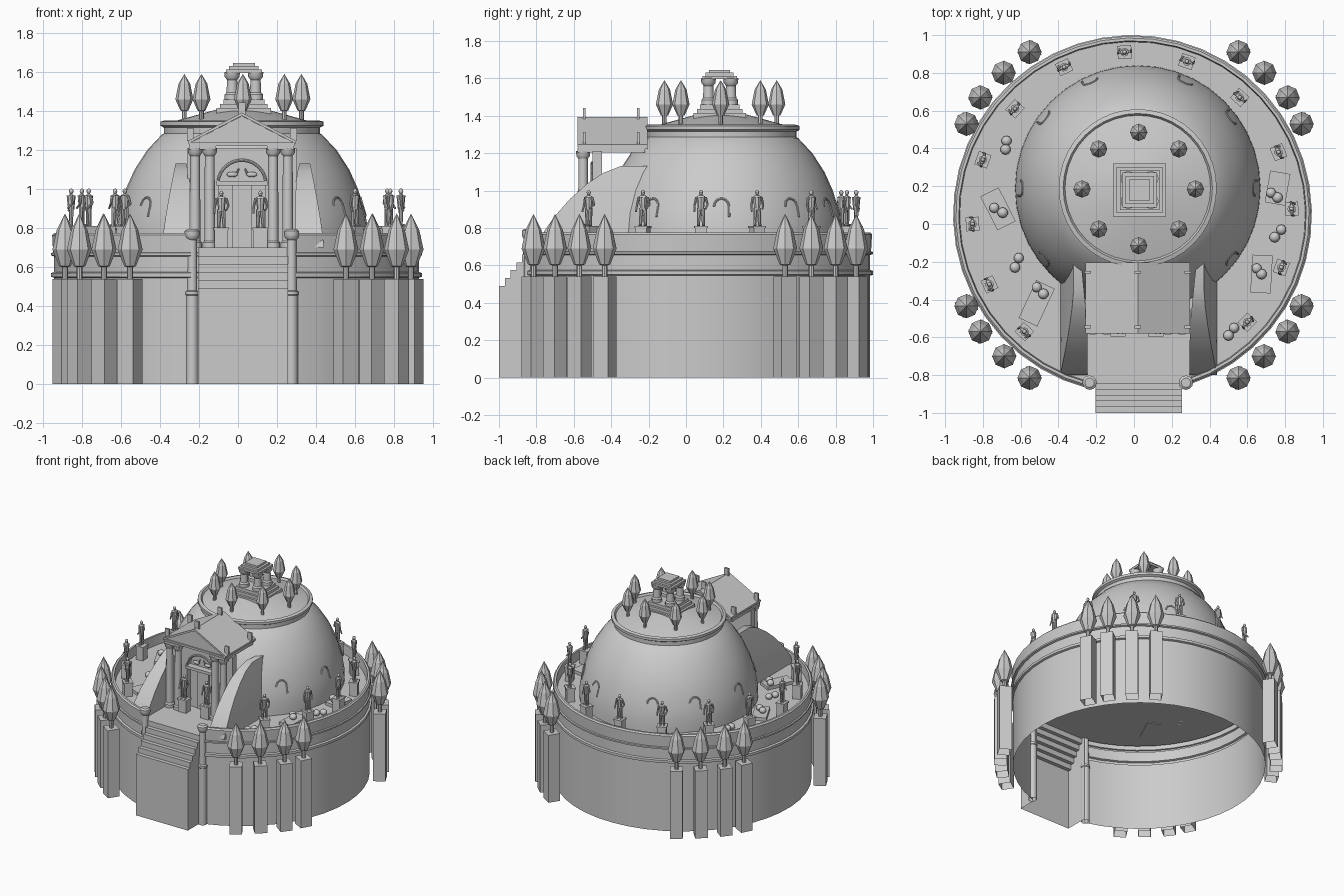
import bpy, bmesh
from math import sin, cos, pi, radians, atan2, sqrt
from mathutils import Matrix, Vector

if "Cube" in bpy.data.objects:
    bpy.data.objects.remove(bpy.data.objects["Cube"])

R2 = sqrt(2)


def finish(name, bm, smooth=True, loc=(0, 0, 0), rot=0):
    bmesh.ops.remove_doubles(bm, verts=bm.verts, dist=1e-5)
    bmesh.ops.recalc_face_normals(bm, faces=bm.faces)
    me = bpy.data.meshes.new(name)
    bm.to_mesh(me)
    bm.free()
    return place(name, me, loc, rot, smooth)


def place(name, me, loc=(0, 0, 0), rot=0, smooth=False):
    ob = bpy.data.objects.new(name, me)
    bpy.context.collection.objects.link(ob)
    ob.location, ob.rotation_euler = loc, (0, 0, rot)
    if smooth:
        bpy.ops.object.select_all(action='DESELECT')
        ob.select_set(True)
        bpy.context.view_layer.objects.active = ob
        bpy.ops.object.shade_smooth_by_angle(angle=radians(35))
    return ob


def grid(bm, rows, close=False):
    vs = [[bm.verts.new(p) for p in r] for r in rows]
    for a, b in zip(vs, vs[1:] + ([vs[0]] if close else [])):
        for i in range(len(a) - 1):
            bm.faces.new((a[i], a[i + 1], b[i + 1], b[i]))


def revolve(name, prof, loc, n=32, a0=0, a1=360, rot=0, smooth=True):
    bm = bmesh.new()
    full = abs(a1 - a0) >= 360
    rows = []
    for k in range(n if full else n + 1):
        a = radians(a0 + (a1 - a0) * k / n)
        rows.append([(r * cos(a), r * sin(a), z) for r, z in prof])
    grid(bm, rows, full)
    return finish(name, bm, smooth, loc, rot)


def box(name, c, s, rot=0):
    bm = bmesh.new()
    bmesh.ops.create_cube(bm, size=1, matrix=Matrix.Diagonal((*s, 1)))
    return finish(name, bm, False, c, rot)


def extrude(name, pts, vec, caps=True):
    bm = bmesh.new()
    ring = pts + [pts[0]] if caps else pts
    grid(bm, [[Vector(p) for p in ring], [Vector(p) + Vector(vec) for p in ring]])
    if caps:
        bm.faces.new([bm.verts.new(p) for p in pts])
        bm.faces.new([bm.verts.new(Vector(p) + Vector(vec)) for p in pts])
    return finish(name, bm, False)


def ball(bm, c, s, seg=10):
    bmesh.ops.create_uvsphere(bm, u_segments=seg, v_segments=seg // 2 + 1, radius=1,
                              matrix=Matrix.Translation(c) @ Matrix.Diagonal((*s, 1)))


def limb(bm, p, q, r1, r2):
    p, q = Vector(p), Vector(q)
    m = Matrix.Translation((p + q) / 2) @ (q - p).to_track_quat('Z', 'Y').to_matrix().to_4x4()
    bmesh.ops.create_cone(bm, cap_ends=True, segments=8, radius1=r1, radius2=r2,
                          depth=(q - p).length, matrix=m)


# circular drum wall with the stair opening at the front
DC = (-0.008, 0.05, 0)
A0, A1 = -72.4, 255.7
revolve("drum_wall", [(.935, 0), (.935, .545), (.95, .55), (.95, .57), (.935, .575), (.935, .655),
        (.95, .66), (.95, .672), (.94, .675), (.945, .765), (.935, .775), (.92, .775), (.915, .7)],
        DC, 40, A0, A1)
bm = bmesh.new()
bm.faces.new([bm.verts.new((.925 * cos(radians(A0 + (A1 - A0) * k / 40)),
                            .925 * sin(radians(A0 + (A1 - A0) * k / 40)), .7)) for k in range(41)])
finish("terrace_floor", bm, False, DC)

# stairs: open-backed stepped shell
pts = [(-1, 0)]
for i in range(6):
    pts += [(-1 + .031 * i, .49 + .042 * i), (-1 + .031 * (i + 1), .49 + .042 * i)]
extrude("stair_treads", [(-.205, y, z) for y, z in pts], (.46, 0, 0), False)
for x in (-.205, .255):
    bm = bmesh.new()
    bm.faces.new([bm.verts.new((x, y, z)) for y, z in pts + [(-.814, 0)]])
    finish("stair_side", bm, False)
for x in (-.235, .275):
    revolve("gate_column", [(.032, 0), (.032, .455), (.036, .46), (.036, .475), (.026, .48), (.024, .74),
            (.034, .75), (.038, .765), (.038, .785), (.025, .795), (0, .795)], (x, -.84, 0), 12)

# main dome, cornice ring and shallow top
revolve("dome", [(.65, .7), (.648, .78), (.632, .88), (.595, 1.0), (.55, 1.1), (.485, 1.2), (.41, 1.28),
        (.4, 1.285), (.4, 1.315), (.418, 1.325), (.418, 1.345), (.395, 1.352), (.385, 1.337),
        (.12, 1.41), (0, 1.42)], (.02, .19, 0), 40)

# curved wing walls beside the entrance
for s in (-1, 1):
    rows = []
    for y, zt in ((-.15, 1.13), (-.35, 1.13), (-.44, 1.095), (-.53, 1.035), (-.62, .955),
                  (-.7, .865), (-.76, .78), (-.8, .71)):
        r = []
        for k in range(6):
            z = .7 + (zt - .7) * k / 5
            r.append((.025 + s * (.415 - .07 * (max(0, z - .7) / .43) ** 1.3), y, z))
        inn = .27 + .04 * max(0, (y + .55) / .4)
        r += [(.025 + s * inn, y, zt), (.025 + s * inn, y, .7)]
        rows.append(r)
    bm = bmesh.new()
    grid(bm, rows)
    bm.verts.ensure_lookup_table()
    bm.faces.new(list(bm.verts)[-8:])
    finish("wing_wall", bm)

# portal wall with arched doorway
arch = [(.02 + .12 * cos(pi * k / 12), 1.025 + .12 * sin(pi * k / 12)) for k in range(13)]
prof = [(.14, .7), (.3, .7), (.3, 1.21), (-.26, 1.21), (-.26, .7), (-.1, .7)] + arch[::-1]
extrude("portal_wall", [(x, -.50, z) for x, z in prof], (0, .05, 0))
box("door_back", (.02, -.455, .93), (.26, .01, .46))
box("door_leaf", (.02, -.463, .86), (.1, .015, .32))
box("door_lintel", (.02, -.49, 1.03), (.26, .05, .022))
bm = bmesh.new()
for k in range(12):
    a, b = pi * k / 12, pi * (k + 1) / 12
    limb(bm, (.02 + .123 * cos(a), -.502, 1.025 + .123 * sin(a)),
         (.02 + .123 * cos(b), -.502, 1.025 + .123 * sin(b)), .008, .008)
finish("portal_arch_trim", bm)
bm = bmesh.new()
for s in (-1, 1):
    ball(bm, (.02 + s * .05, -.485, 1.075), (.03, .012, .014))
    limb(bm, (.02 + s * .03, -.485, 1.075), (.02 + s * .015, -.485, 1.105), .006, .004)
finish("arch_birds", bm)

# portico columns, entablature and gabled roof
for x in (-.22, -.145, .18, .255):
    revolve("portico_column", [(.036, .7), (.036, .725), (.028, .735), (.025, 1.17), (.036, 1.185),
            (.038, 1.21), (0, 1.21)], (x, -.55, 0), 12)
for x in (-.182, .218):
    box("portico_lintel", (x, -.40, 1.215), (.14, .36, .022))
box("entablature", (.02, -.39, 1.23), (.54, .37, .016))
extrude("pediment", [(-.25, -.565, 1.235), (.29, -.565, 1.235), (.02, -.565, 1.375)], (0, .35, 0))
extrude("roof", [(-.257, -.58, 1.232), (-.257, -.58, 1.247), (.02, -.58, 1.392), (.297, -.58, 1.247),
                 (.297, -.58, 1.232), (.02, -.58, 1.376)], (0, .375, 0))
for y in (-.545, -.255):
    for x, z in ((-.245, 1.28), (.02, 1.41), (.285, 1.28)):
        box("roof_finial", (x, y, z), (.035, .014, .065))

# lantern on top
LC = (.03, .18, 0)
revolve("lantern_steps", [(h * R2, z) for h, z in ((.14, 1.36), (.14, 1.415), (.122, 1.415), (.122, 1.437),
        (.105, 1.437), (.105, 1.46), (0, 1.46))], LC, 4, 45, 405, 0, False)
for sx in (-1, 1):
    for sy in (-1, 1):
        revolve("lantern_column", [(.038, 1.46), (.038, 1.485), (.029, 1.495), (.026, 1.56), (.038, 1.575),
                (.04, 1.6), (0, 1.605)], (.03 + sx * .06, .18 + sy * .06, 0), 12)
revolve("lantern_roof", [(h * R2, z) for h, z in ((0, 1.595), (.092, 1.595), (.092, 1.613), (.075, 1.613),
        (.075, 1.63), (.056, 1.63), (.056, 1.645), (0, 1.645))], LC, 4, 45, 405, 0, False)

# cypress trees on the roof
for k in range(8):
    a = k * pi / 4
    revolve("roof_tree", [(.012, 1.34), (.012, 1.4), (.02, 1.402), (.046, 1.46), (.03, 1.54), (0, 1.59)],
            (.025 + .3 * cos(a), .185 + .3 * sin(a), 0), 8, smooth=False)

# cypress trees on tall square piers around the drum
for s in (-1, 1):
    for x, y in ((.553, .91), (.69, .8), (.813, .67), (.887, .53),
                 (.887, -.435), (.813, -.57), (.687, -.7), (.553, -.815)):
        a = atan2(y - .05, s * x)
        revolve("tree_pier", [(.046 * R2, 0), (.046 * R2, .54), (0, .54)], (s * x, y, 0), 4, 45, 405, a, False)
        revolve("pier_tree", [(.015, .53), (.015, .6), (.03, .605), (.064, .69), (.042, .79), (0, .875)],
                (s * x, y, 0), 8, smooth=False)

# standing statue, shared mesh, facing -y
bm = bmesh.new()
for s in (-1, 1):
    limb(bm, (s * .014, 0, 0), (s * .01, 0, .095), .008, .012)
    ball(bm, (s * .015, -.008, .005), (.008, .015, .005), 8)
limb(bm, (0, 0, .085), (0, 0, .155), .016, .023)
ball(bm, (0, 0, .152), (.026, .014, .012))
limb(bm, (0, 0, .155), (0, 0, .172), .007, .007)
ball(bm, (0, 0, .178), (.011, .012, .014))
limb(bm, (.024, 0, .152), (.036, .004, .115), .008, .006)
limb(bm, (.036, .004, .115), (.024, -.02, .09), .006, .005)
limb(bm, (-.024, 0, .152), (-.034, 0, .112), .008, .006)
limb(bm, (-.034, 0, .112), (-.036, -.012, .075), .006, .005)
first = finish("portal_statue", bm, True, (-.085, -.56, .8))
place("portal_statue", first.data, (.115, -.56, .8))
for x in (-.085, .115):
    box("portal_pedestal", (x, -.56, .75), (.07, .06, .1))
    box("portal_pedestal_cap", (x, -.56, .797), (.08, .07, .012))
for x, y in ((-.05, .91), (-.37, .83), (-.63, .61), (-.8, .34), (-.855, 0), (-.765, -.32), (-.58, -.57),
             (.28, .86), (.56, .67), (.765, .38), (.835, .08), (.78, -.23), (.6, -.52)):
    a = atan2(y - .05, x) + pi / 2
    box("statue_pedestal", (x, y, .75), (.064, .06, .1), a)
    box("pedestal_cap", (x, y, .805), (.074, .07, .012), a)
    place("terrace_statue", first.data, (x, y, .811), a)

# low slabs and round shrubs on the terrace
for x, y, l, a in ((-.72, .08, .2, -63), (-.515, -.42, .22, 65), (.76, .19, .17, 80), (.675, -.265, .2, 87)):
    box("terrace_slab", (x, y, .71), (l, .108, .03), radians(a))
bm = bmesh.new()
for x, y, dx, dy, z in ((-.74, .085, .045, -.025, .745), (-.515, -.335, .035, -.035, .745),
                        (.725, .165, .035, -.025, .745), (.65, -.235, .025, -.03, .745),
                        (-.675, .44, -.005, -.045, .72), (-.61, -.18, -.02, -.05, .72),
                        (.78, -.03, -.035, -.04, .72), (.53, -.55, -.03, -.04, .72)):
    ball(bm, (x, y, z), (.027, .027, .024))
    ball(bm, (x + dx, y + dy, z), (.028, .028, .024))
finish("round_shrubs", bm)

# little arch mouldings around the dome
bm = bmesh.new()
for deg in (-37, 0, 37, 66, 114, 143, 180, 217):
    a = radians(deg)
    p = [(.04, .86)] + [(.04 * cos(pi * k / 8), .915 + .042 * sin(pi * k / 8)) for k in range(9)]
    q = [Vector(((.63 - (z - .88) * .29) * cos(a + u / .62) + .02,
                 (.63 - (z - .88) * .29) * sin(a + u / .62) + .19, z)) for u, z in p]
    for m, n in zip(q, q[1:]):
        limb(bm, m, n, .006, .006)
finish("dome_arch_mouldings", bm)
